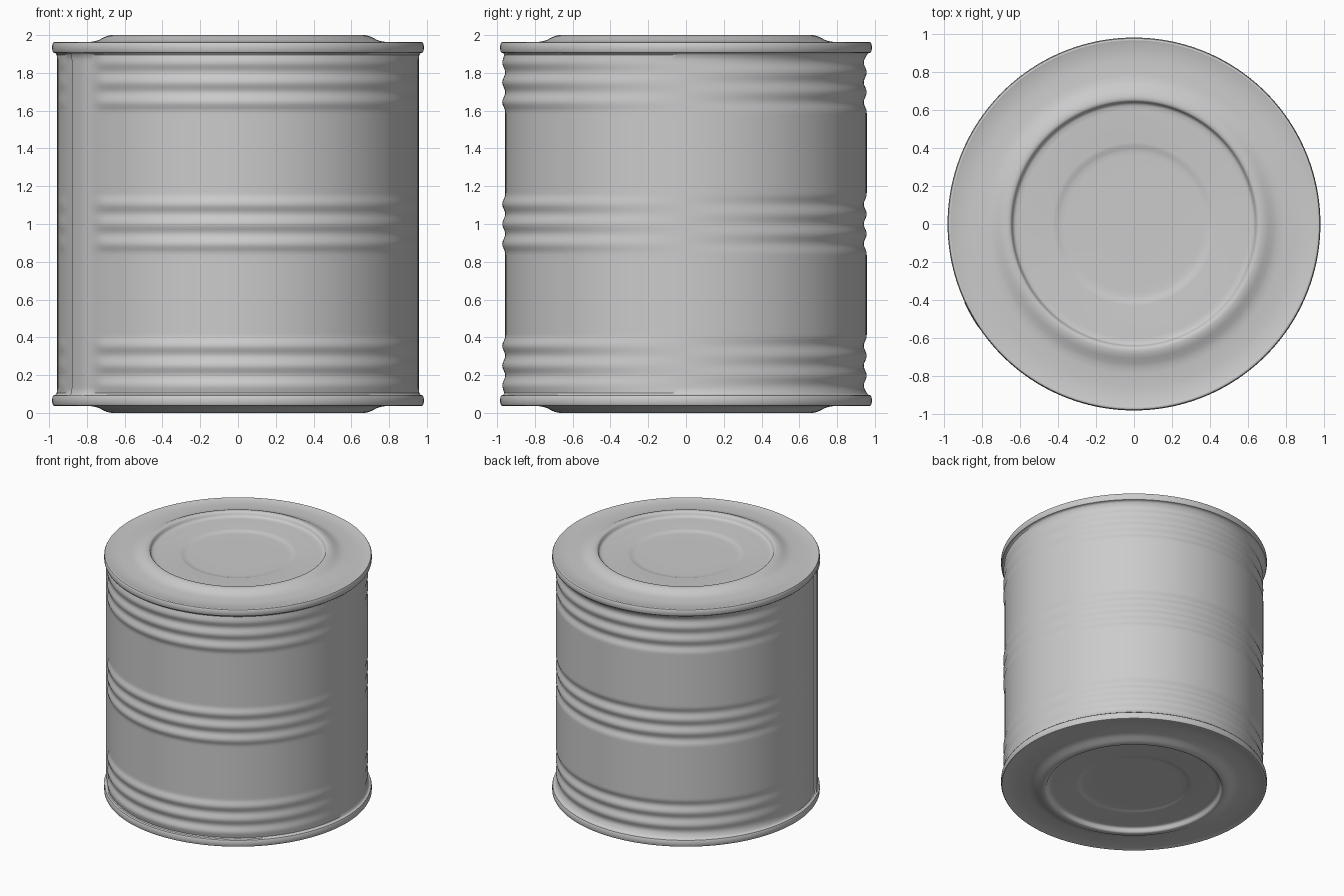
import bpy, bmesh
from math import sin, cos, pi, radians, degrees

if "Cube" in bpy.data.objects:
    bpy.data.objects.remove(bpy.data.objects["Cube"])

R = 0.957
RIBS = (0.25, 1.0, 1.75)      # centre height of each group of three ribs
PITCH = 0.105

# angles around the can, with extra columns at the lapped seam
angles = sorted(set([i * 2.0 for i in range(180)] + [204.6, 205.0, 205.2, 213.0, 215.0]))


def smooth(t):
    t = max(0.0, min(1.0, t))
    return t * t * (3 - 2 * t)


def rib(z):
    for c in RIBS:
        u = (z - c) / PITCH
        if abs(u) < 1.5:
            return 0.5 + 0.5 * cos(2 * pi * u)
    return 0.0


def seam(a):
    # sharp step on one side, gentle ramp on the other
    if a < 204.9 or a > 217:
        return 0.0
    return 1.0 if a < 212 else 1 - smooth((a - 212) / 5)


def body_point(r, z, a):
    t = radians(a)
    k = r + 0.014 * seam(a) * smooth((0.99 - r) / 0.02)
    mask = 1 - smooth((14 - abs(a - 208)) / 6)
    return (k * cos(t), k * sin(t) - 0.016 * rib(z) * mask, z)


def lid_point(r, z, a):
    t = radians(a)
    return (r * cos(t), r * sin(t), z)


def lathe(name, profile, point, cap=False):
    bm = bmesh.new()
    rows = [[bm.verts.new(point(r, z, a)) for a in angles] for r, z in profile]
    n = len(angles)
    for lo, hi in zip(rows, rows[1:]):
        for i in range(n):
            j = (i + 1) % n
            bm.faces.new((lo[i], lo[j], hi[j], hi[i]))
    if cap:
        bm.faces.new(rows[-1])
    bmesh.ops.recalc_face_normals(bm, faces=bm.faces)
    mesh = bpy.data.meshes.new(name)
    bm.to_mesh(mesh)
    bm.free()
    ob = bpy.data.objects.new(name, mesh)
    bpy.context.collection.objects.link(ob)
    bpy.context.view_layer.objects.active = ob
    ob.select_set(True)
    bpy.ops.object.shade_smooth_by_angle(angle=radians(35))
    ob.select_set(False)
    return ob


# ribbed wall with flared ends
flare = [(0.979, 0.092), (0.967, 0.096), (0.960, 0.104), (R, 0.115)]
wall = [(R, 0.13 + 1.74 * i / 116) for i in range(117)]
wall = flare[:-1] + wall + [(r, 2 - z) for r, z in reversed(flare[:-1])]
lathe("can_wall", wall, body_point)

# lid: rolled rim, flat border, raised ring, recessed panel with shallow step
lid = [(0.957, 1.904), (0.972, 1.905), (0.979, 1.909), (0.983, 1.918), (0.984, 1.935),
       (0.983, 1.952), (0.979, 1.960), (0.972, 1.963), (0.966, 1.962), (0.962, 1.960),
       (0.86, 1.961), (0.79, 1.963), (0.76, 1.967), (0.735, 1.975), (0.71, 1.988),
       (0.69, 1.996), (0.67, 2.0), (0.655, 1.999), (0.647, 1.993), (0.642, 1.978),
       (0.636, 1.968), (0.625, 1.963), (0.60, 1.961), (0.43, 1.961), (0.415, 1.959),
       (0.40, 1.954), (0.385, 1.951), (0.36, 1.950), (0.2, 1.950), (0.05, 1.950)]
lathe("top_lid", lid, lid_point, cap=True)
lathe("bottom_lid", [(r, 2 - z) for r, z in lid], lid_point, cap=True)
